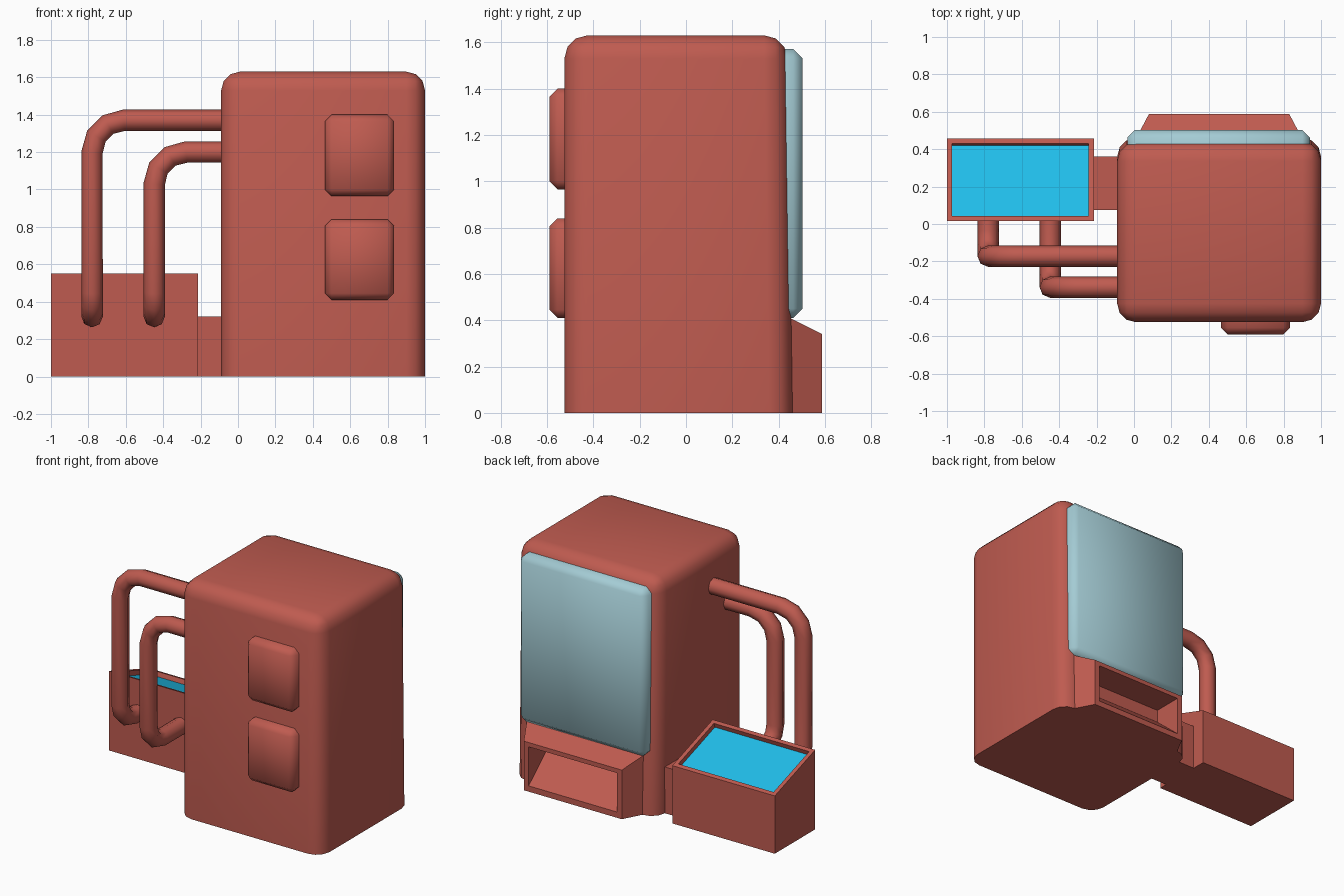
import bpy, bmesh, math
from mathutils import Vector

if "Cube" in bpy.data.objects:
    bpy.data.objects.remove(bpy.data.objects["Cube"])


def material(name, color):
    m = bpy.data.materials.new(name)
    m.diffuse_color = (*color, 1)
    m.use_nodes = True
    m.node_tree.nodes["Principled BSDF"].inputs["Base Color"].default_value = m.diffuse_color
    return m


RED = material("red_shell", (0.52, 0.105, 0.08))
GLASS = material("pale_glass", (0.37, 0.60, 0.66))
WATER = material("blue_water", (0.015, 0.52, 0.83))


def finish(bm, name, mat, angle=None):
    bmesh.ops.recalc_face_normals(bm, faces=bm.faces)
    me = bpy.data.meshes.new(name)
    bm.to_mesh(me)
    bm.free()
    me.materials.append(mat)
    ob = bpy.data.objects.new(name, me)
    bpy.context.collection.objects.link(ob)
    if angle:
        bpy.ops.object.select_all(action='DESELECT')
        ob.select_set(True)
        bpy.context.view_layer.objects.active = ob
        bpy.ops.object.shade_smooth_by_angle(angle=math.radians(angle))
    return ob


def box_mesh(lo, hi):
    bm = bmesh.new()
    bmesh.ops.create_cube(bm, size=1)
    for v in bm.verts:
        v.co = Vector([lo[i] + (v.co[i] + 0.5) * (hi[i] - lo[i]) for i in range(3)])
    return bm


def bevel(bm, keep, width, segments):
    edges = [e for e in bm.edges if keep(e)]
    bmesh.ops.bevel(bm, geom=edges, offset=width, segments=segments,
                    profile=0.5, affect='EDGES')


def prism(name, profile, x0, x1, mat):
    """Side profile of (y, z) points extruded along x."""
    bm = bmesh.new()
    face = bm.faces.new([bm.verts.new((x0, y, z)) for y, z in profile])
    out = bmesh.ops.extrude_face_region(bm, geom=[face])
    bmesh.ops.translate(bm, vec=(x1 - x0, 0, 0),
                        verts=[g for g in out["geom"] if isinstance(g, bmesh.types.BMVert)])
    return finish(bm, name, mat)


# Main housing: slightly tapered back, rounded uprights and top, flat base
bm = box_mesh((-0.09, -0.525, 0), (1, 0.46, 1.63))
for v in bm.verts:
    if v.co.z > 1 and v.co.y > 0:
        v.co.y = 0.437
bevel(bm, lambda e: max(v.co.z for v in e.verts) > 1, 0.1, 3)
housing = finish(bm, "housing", RED, 40)


# Chamfered plates: two front panels and the back window
def plate(name, lo, hi, outer_y, width, mat):
    bm = box_mesh(lo, hi)
    bevel(bm, lambda e: any(abs(v.co.y - outer_y) < 1e-4 for v in e.verts), width, 1)
    finish(bm, name, mat, 60)


for name, z0, z1 in (("lower_panel", 0.41, 0.84), ("upper_panel", 0.965, 1.4)):
    plate(name, (0.465, -0.59, z0), (0.835, -0.48, z1), -0.59, 0.035, RED)
plate("back_window", (-0.035, 0.40, 0.41), (0.94, 0.503, 1.57), 0.503, 0.04, GLASS)

# Dispensing chute: narrows towards its open end
bm = box_mesh((0.08, 0.40, 0), (0.83, 0.588, 0.34))
for v in bm.verts:
    if v.co.y < 0.5:
        v.co.x += 0.1 if v.co.x > 0.45 else -0.1
        if v.co.z > 0.1:
            v.co.z = 0.435
chute = finish(bm, "chute", RED)

# Ramp-shaped opening cut through chute and housing
cutter = prism("chute_cutter", [(0.65, 0.04), (0.588, 0.04), (0.38, 0.22),
                                (0.38, 0.31), (0.65, 0.31)], 0.117, 0.793, RED)
cutter.hide_render = True
cutter.display_type = 'WIRE'
for ob in (chute, housing):
    mod = ob.modifiers.new("opening", 'BOOLEAN')
    mod.operation = 'DIFFERENCE'
    mod.solver = 'EXACT'
    mod.object = cutter

# Water tank: sloped top with a thin rim and recessed water
bm = box_mesh((-1, 0.015, 0), (-0.215, 0.457, 0.55))
for v in bm.verts:
    if v.co.z > 0.1 and v.co.y > 0.2:
        v.co.z = 0.40
bm.normal_update()
top = max(bm.faces, key=lambda f: f.calc_center_median().z)
bmesh.ops.inset_region(bm, faces=[top], thickness=0.028, use_even_offset=True)
normal = top.normal.copy()
out = bmesh.ops.extrude_face_region(bm, geom=[top])
if top.is_valid:
    bmesh.ops.delete(bm, geom=[top], context='FACES_ONLY')
inner = [g for g in out["geom"] if isinstance(g, bmesh.types.BMVert)]
bmesh.ops.translate(bm, verts=inner, vec=normal * -0.035)
corners = [v.co + normal * 0.003 for v in
           next(g for g in out["geom"] if isinstance(g, bmesh.types.BMFace)).verts]
finish(bm, "water_tank", RED)
bm = bmesh.new()
bm.faces.new([bm.verts.new(c) for c in corners])
bm.normal_update()
water = finish(bm, "water_surface", WATER)
if water.data.polygons[0].normal.z < 0:
    water.data.flip_normals()

# Block joining tank and housing
finish(box_mesh((-0.23, 0.075, 0), (-0.05, 0.36, 0.32)), "tank_connector", RED)


# Pipes: out of the housing, down, then back into the tank
def pipe(name, x, y, z, bend):
    low, r = 0.32, 0.13
    path = [Vector((0, y, z))]
    for corner, a, b, rad in (((x, y, z), (1, 0, 0), (0, 0, -1), bend),
                              ((x, y, low), (0, 0, 1), (0, 1, 0), r)):
        c, a, b = Vector(corner), Vector(a), Vector(b)
        centre = c + (a + b) * rad
        for i in range(4):
            t = math.radians(30 * i)
            path.append(centre - b * rad * math.cos(t) - a * rad * math.sin(t))
    path.append(Vector((x, 0.06, low)))
    cu = bpy.data.curves.new(name, 'CURVE')
    cu.dimensions = '3D'
    cu.bevel_depth = 0.057
    cu.bevel_resolution = 2
    cu.use_fill_caps = True
    sp = cu.splines.new('POLY')
    sp.points.add(len(path) - 1)
    for p, co in zip(sp.points, path):
        p.co = (*co, 1)
    sp.use_smooth = True
    cu.materials.append(RED)
    bpy.context.collection.objects.link(bpy.data.objects.new(name, cu))


pipe("outer_pipe", -0.78, -0.172, 1.37, 0.17)
pipe("inner_pipe", -0.448, -0.338, 1.2, 0.17)
